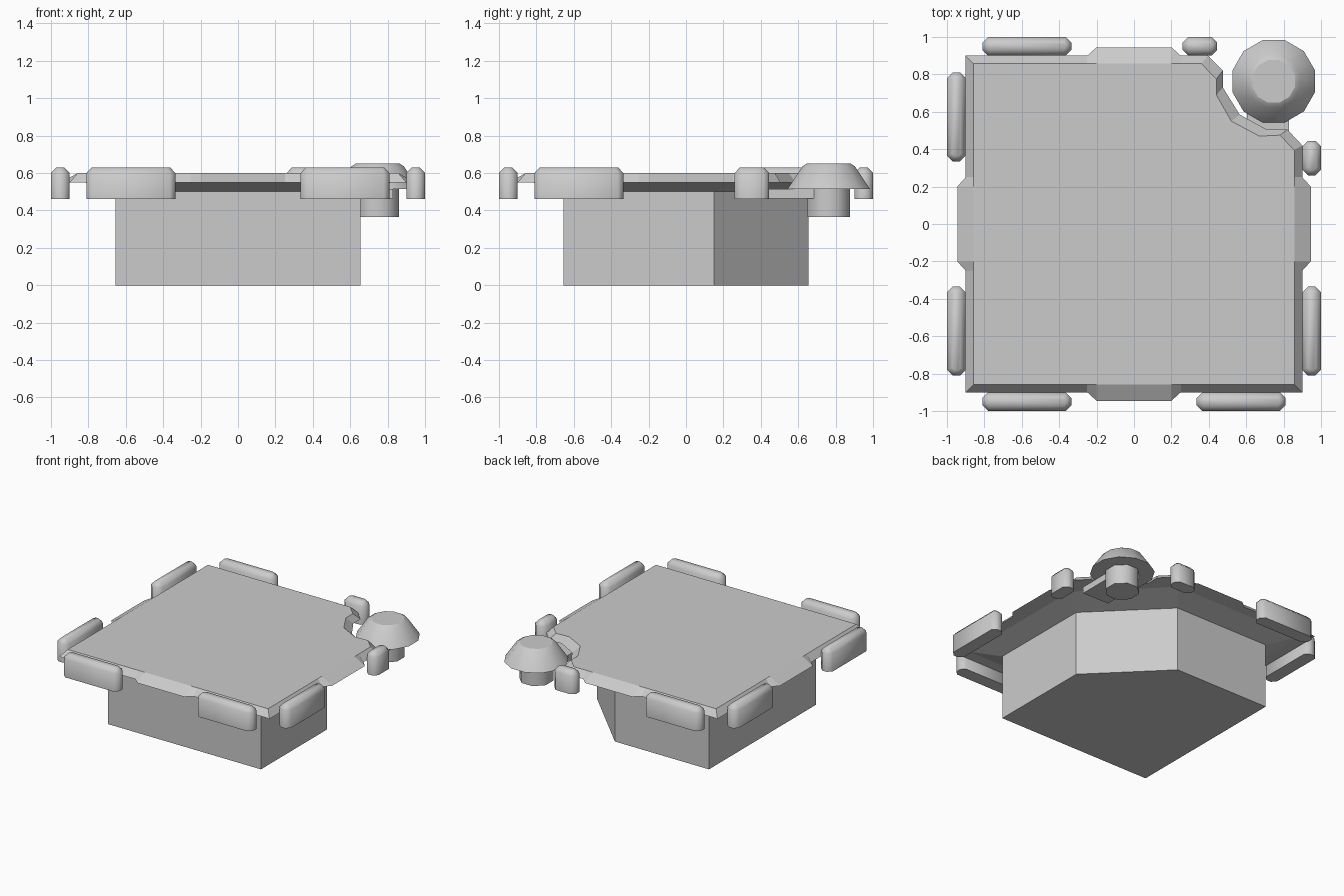
import bpy, bmesh
from math import radians, pi, cos, sin

if "Cube" in bpy.data.objects:
    bpy.data.objects.remove(bpy.data.objects["Cube"])


def loft(name, rings):
    """Closed solid from stacked rings with equal point counts."""
    bm = bmesh.new()
    vs = [[bm.verts.new(p) for p in r] for r in rings]
    n = len(rings[0])
    for a, b in zip(vs, vs[1:]):
        for i in range(n):
            j = (i + 1) % n
            bm.faces.new((a[i], a[j], b[j], b[i]))
    bm.faces.new(vs[0][::-1])
    bm.faces.new(vs[-1])
    bmesh.ops.recalc_face_normals(bm, faces=bm.faces[:])
    me = bpy.data.meshes.new(name)
    bm.to_mesh(me)
    bm.free()
    ob = bpy.data.objects.new(name, me)
    bpy.context.collection.objects.link(ob)
    return ob


def smooth(ob, angle):
    bpy.ops.object.select_all(action='DESELECT')
    ob.select_set(True)
    bpy.context.view_layer.objects.active = ob
    bpy.ops.object.shade_smooth_by_angle(angle=radians(angle))


def rect(x0, x1, y0, y1, z):
    return [(x0, y0, z), (x1, y0, z), (x1, y1, z), (x0, y1, z)]


def circle(cx, cy, r, z, n):
    return [(cx + r * cos((i + .5) * 2 * pi / n),
             cy + r * sin((i + .5) * 2 * pi / n), z) for i in range(n)]


# Base block with one cut corner, flaring out under the deck
def base_ring(h, c, z):
    return [(-h, -h, z), (h, -h, z), (h, c, z), (c, h, z), (-h, h, z)]


loft("base", [base_ring(.655, .15, 0), base_ring(.655, .15, .5),
              base_ring(.82, .28, .55)])

# Deck plate: a tab on each side, stepped notch in the back right corner
side = [(.9, -.9), (.9, -.25), (.945, -.2), (.945, .2), (.9, .25)]
notch_rim = [(.9, .42), (.82, .505), (.71, .505), (.565, .585),
             (.475, .73), (.475, .82), (.395, .9)]
notch_top = [(.857, .395), (.78, .475), (.67, .47), (.52, .55),
             (.44, .69), (.44, .775), (.36, .857)]
rim, top = [], []
for k in range(4):
    pts = side[1:] if k == 1 else side
    for x, y in pts:
        tx, ty = .857, max(y, -.857)
        for _ in range(k):
            x, y = -y, x
            tx, ty = -ty, tx
        rim.append((x, y, .55))
        top.append((tx, ty, .6))
    if k == 0:
        rim += [(x, y, .55) for x, y in notch_rim]
        top += [(x, y, .6) for x, y in notch_top]
loft("deck", [rim, top])


# Bumpers: boxes with chamfered sides and top, flat underneath
def bumper(name, x0, x1, y0, y1):
    c = .03

    def ring(i, z):
        a, b, d, e = x0 + i, x1 - i, y0 + i, y1 - i
        k = c - i * .6
        return [(a + k, d, z), (b - k, d, z), (b, d + k, z), (b, e - k, z),
                (b - k, e, z), (a + k, e, z), (a, e - k, z), (a, d + k, z)]

    smooth(loft(name, [ring(0, .46), ring(0, .6), ring(.028, .63)]), 60)


bumper("bumper_front_left", -.81, -.335, -1, -.9)
bumper("bumper_front_right", .335, .81, -1, -.9)
bumper("bumper_left_front", -1, -.9, -.81, -.335)
bumper("bumper_left_back", -1, -.9, .335, .81)
bumper("bumper_right_front", .9, 1, -.81, -.335)
bumper("bumper_right_short", .9, 1, .26, .445)
bumper("bumper_back_left", -.81, -.335, .9, 1)
bumper("bumper_back_short", .26, .445, .9, 1)

# Corner mushroom: cap, stem and bracket plate
cx, cy = .747, .763
cap = loft("corner_cap", [circle(cx, cy, r, z, 12) for r, z in
                          ((.228, .515), (.145, .636), (.118, .652))])
smooth(cap, 25)
smooth(loft("corner_stem", [circle(cx, cy, .122, z, 8) for z in (.365, .53)]), 50)
loft("corner_bracket", [rect(.605, .83, .435, .685, z) for z in (.465, .515)])
